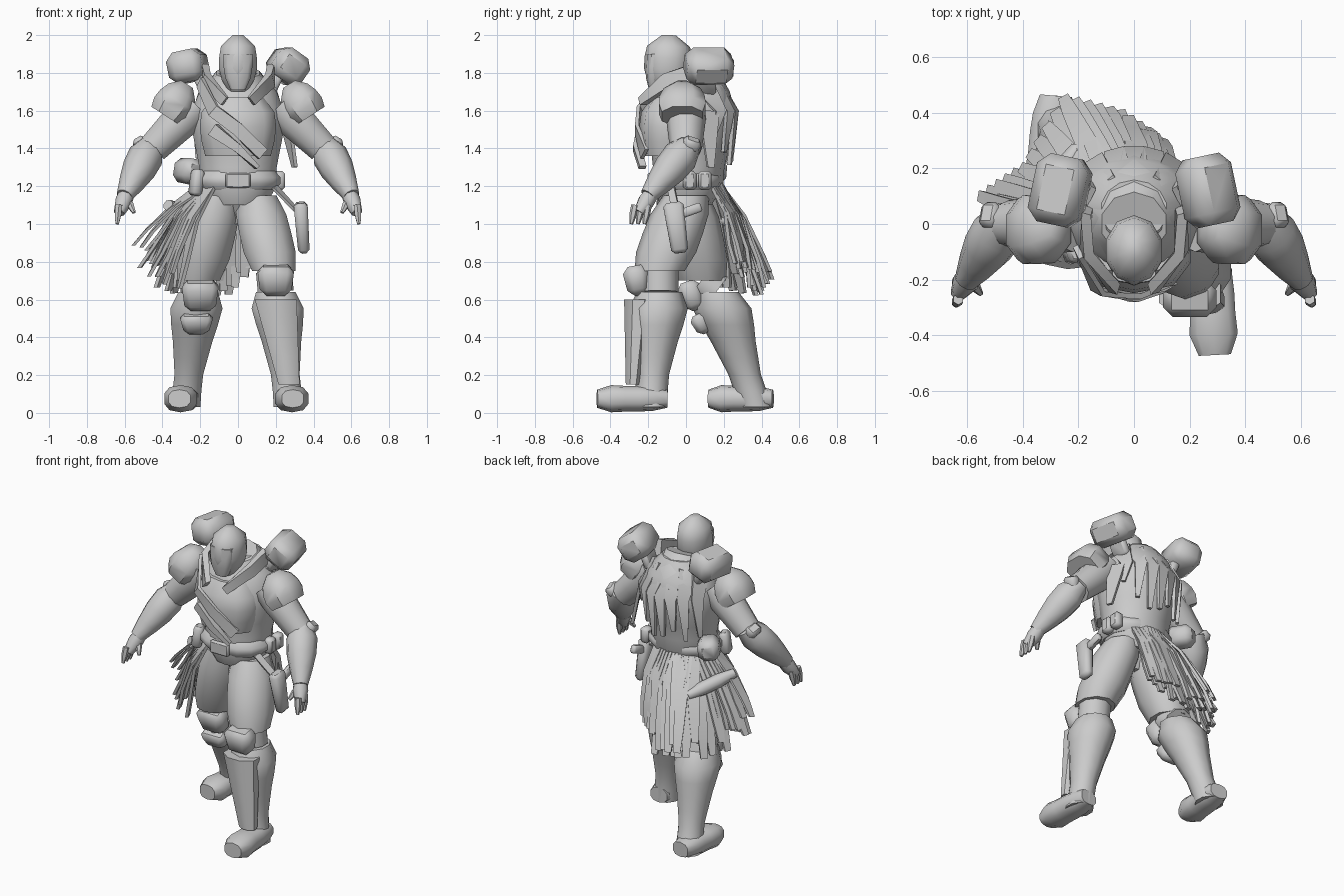
import bpy, bmesh, math, random
from mathutils import Vector, Euler

random.seed(4)
default_cube = bpy.data.objects.get("Cube")
if default_cube:
    bpy.data.objects.remove(default_cube, do_unlink=True)

grey = bpy.data.materials.new("plain grey")
grey.use_nodes = True
grey.diffuse_color = (.6, .6, .6, 1)
grey.node_tree.nodes["Principled BSDF"].inputs["Base Color"].default_value = grey.diffuse_color

RIGHT = Vector((1, 0, 0))
UP = Vector((0, 0, 1))
TILTED = Vector((0, -.3, 1))


def finish(name, bm):
    """Turn the working mesh into a shaded grey object."""
    bmesh.ops.recalc_face_normals(bm, faces=bm.faces[:])
    mesh = bpy.data.meshes.new(name)
    bm.to_mesh(mesh)
    bm.free()
    mesh.materials.append(grey)
    part = bpy.data.objects.new(name, mesh)
    bpy.context.collection.objects.link(part)
    bpy.ops.object.select_all(action="DESELECT")
    part.select_set(True)
    bpy.context.view_layer.objects.active = part
    bpy.ops.object.shade_smooth_by_angle(angle=math.radians(45))


def skin(name, rings):
    """Join neighbouring rings of points with quads and close both ends."""
    bm = bmesh.new()
    loops = [[bm.verts.new(point) for point in ring] for ring in rings]
    for lower, upper in zip(loops, loops[1:]):
        for k in range(len(lower)):
            bm.faces.new((lower[k - 1], lower[k], upper[k], upper[k - 1]))
    bm.faces.new(loops[0])
    bm.faces.new(loops[-1])
    finish(name, bm)


def along(path, fraction):
    """Point at a fraction of a path with evenly weighted segments."""
    position = fraction * (len(path) - 1)
    index = min(int(position), len(path) - 2)
    return Vector(path[index]).lerp(Vector(path[index + 1]), position - index)


def loft(name, start, end, widths, depth=1, axis=None, sides=10, square=1):
    """Evenly spaced rings of the given half widths; depth is their ratio."""
    start, end = Vector(start), Vector(end)
    normal = (axis or end - start).normalized()
    v = normal.cross(RIGHT).normalized()
    u = v.cross(normal)

    def curve(value):
        return math.copysign(abs(value) ** square, value)

    rings = []
    for i, width in enumerate(widths):
        centre = start.lerp(end, i / (len(widths) - 1))
        angles = [math.tau * (k + .5) / sides for k in range(sides)]
        rings.append([centre + width * (u * curve(math.cos(a)) + v * depth * curve(math.sin(a)))
                      for a in angles])
    skin(name, rings)


def block(name, centre, size, turn=(0, 0, 0), taper=1):
    """Box with chamfered edges; taper scales its lower end."""
    bm = bmesh.new()
    bmesh.ops.create_cube(bm, size=1)
    for vert in bm.verts:
        scale = taper if vert.co.z < 0 else 1
        vert.co *= Vector(size)
        vert.co.xy *= scale
    bmesh.ops.bevel(bm, geom=bm.edges[:], offset=min(size) * .25, segments=1, affect="EDGES")
    rotation = Euler([math.radians(angle) for angle in turn]).to_matrix()
    for vert in bm.verts:
        vert.co = rotation @ vert.co + Vector(centre)
    finish(name, bm)


def ribbon(name, path, width, tip=1, thick=.01):
    """Flat strip facing away from the body axis, narrowing to its tip."""
    points = [Vector(point) for point in path]
    last = len(points) - 1
    rings = []
    for i, point in enumerate(points):
        direction = points[min(i + 1, last)] - points[max(i - 1, 0)]
        outward = Vector((point.x, point.y, 0)).normalized() * thick
        across = direction.cross(outward).normalized() * width / 2 * (1 + (tip - 1) * i / last)
        rings.append([point - across - outward, point + across - outward,
                      point + across + outward, point - across + outward])
    skin(name, rings)


# Head and cowl
loft("head", (0, -.1, 1.7), (0, -.09, 2), [.05, .09, .105, .105, .095, .03], 1.2)
loft("face_mask", (0, -.17, 1.71), (0, -.16, 1.9), [.04, .07, .08, .08], .65, UP, square=.7)
loft("cowl", (0, .02, 1.64), (0, 0, 1.8), [.22, .2, .16, .12], 1, TILTED)

# Torso and belt
loft("torso", (0, 0, 1.1), (0, .05, 1.8), [.15, .21, .21, .23, .25, .25, .21, .12], .9, UP, sides=14)
loft("chest_plate", (0, -.07, 1.36), (0, -.06, 1.67), [.18, .2, .21, .2, .14], .87, UP, square=.75)
loft("pelvis", (0, 0, 1), (0, 0, 1.2), [.05, .1, .2], .9)
loft("belt", (0, 0, 1.18), (0, 0, 1.28), [.2, .23, .23, .2], .83, sides=14, square=.85)
block("buckle", (0, -.19, 1.23), (.13, .03, .08))

# Straps across the chest and shreds over the back
ribbon("chest_strap", [(-.2, -.1, 1.75), (-.13, -.24, 1.6), (0, -.26, 1.5), (.13, -.22, 1.37)], .07)
ribbon("knife_sheath", [(-.13, -.23, 1.5), (0, -.26, 1.4), (.1, -.23, 1.3)], .07, .3, .02)
for i in range(-3, 4):
    x = i * .07
    y = .27 - x * x * 2
    ribbon("back_shred", [(x * .8, y - .1, 1.75), (x, y, 1.6), (x, y - .03, random.uniform(1.3, 1.5))],
           .12, .2)
ribbon("side_shred", [(.24, .12, 1.6), (.3, .13, 1.3)], .12, .3)


def mirrored(side, x, y, z):
    return Vector((side * x, y, z))


# Arms, shoulder plates, packs and lapels
for side, label, tilt in ((1, "left", 35), (-1, "right", -12)):
    def spot(*position):
        return mirrored(side, *position)

    loft(label + "_upper_arm", spot(.22, 0, 1.63), spot(.45, 0, 1.4), [.1, .105, .095, .085])
    loft(label + "_forearm", spot(.45, .03, 1.43), spot(.6, -.2, 1.15), [.06, .095, .09, .07, .045])
    block(label + "_elbow_flare", spot(.5, .02, 1.4), (.08, .1, .12), (-20, side * 30, 0), .7)
    loft(label + "_hand", spot(.58, -.17, 1.18), spot(.63, -.25, 1.06), [.04, .047, .03], sides=8)
    for i in range(3):
        y = -.2 - i * .035
        loft(label + "_finger", spot(.63, y, 1.1), spot(.64, y - .02, 1), [.02, .02, .01], sides=6)
    loft(label + "_thumb", spot(.59, -.2, 1.14), spot(.55, -.25, 1.06), [.02, .02, .01], sides=6)
    loft(label + "_shoulder_plate", spot(.27, -.02, 1.74), spot(.38, -.02, 1.57),
         [.04, .09, .11, .115, .1], 1.15, sides=8, square=.8)
    block(label + "_pack", spot(.265, .12, 1.835), (.19, .25, .17), (0, tilt, side * 12))
    block(label + "_pack_strap", spot(.2, .1, 1.75), (.05, .12, .13), (0, side * 25, 0))
    ribbon(label + "_lapel", [spot(.17, .05, 1.8), spot(.17, -.1, 1.76), spot(.07, -.23, 1.65)],
           .1, .5, .02)


def leg(label, hip, knee, cuff, ankle, heel, toe):
    """Baggy thigh, tall flared boot and foot."""
    loft(label + "_thigh", hip, knee, [.11, .14, .145, .145, .12], 1.1, UP)
    loft(label + "_knee", knee, cuff, [.1, .1, .1])
    loft(label + "_boot", cuff, ankle, [.11, .145, .13, .11, .095, .08, .08, .085], 1.08, UP)
    loft(label + "_foot", heel, toe, [.06, .08, .085, .085, .09, .06], .8, square=.8)


# Left leg steps forward, right leg trails behind
leg("left", (.1, 0, 1.15), (.19, -.14, .75), (.2, -.14, .64), (.27, -.19, .03),
    (.27, -.1, .075), (.29, -.47, .075))
leg("right", (-.1, 0, 1.15), (-.21, .08, .7), (-.21, .16, .64), (-.28, .37, .03),
    (-.28, .46, .075), (-.31, .12, .075))
loft("left_shin_plate", (.2, -.25, .6), (.27, -.28, .15), [.12, .1, .08, .06], .7, UP, sides=8)
block("left_knee_pad", (.2, -.26, .7), (.2, .14, .16), (10, 0, 0), .8)
block("right_knee_pad", (-.2, .03, .62), (.2, .13, .16), (20, 0, 0), .8)
block("right_shin_pad", (-.22, .08, .47), (.18, .1, .11), (25, 0, 0), .7)

# Ragged skirt: overlapping tails hung from the belt, fanning to the right and back
hem = [(-.35, -.1, .65), (-.55, .1, .8), (-.4, .2, .65), (-.25, .45, .65), (-.05, .4, .65), (.1, .3, .8)]
tails = 26
for layer in (1, .88):
    for i in range(tails):
        fraction = i / (tails - 1)
        angle = math.radians(215 - 155 * fraction)
        outward = Vector((math.cos(angle), math.sin(angle), 0))
        top = outward * .18 + UP * 1.21
        end = along(hem, fraction)
        end.xy *= layer
        end.z += random.uniform(-.03, .12)
        upper = top.lerp(end, .35) + outward * .035
        lower = top.lerp(end, .75) + outward * random.uniform(0, .03)
        ribbon("skirt_tail", [top, upper, lower, end], .1, .4)

# Belt gear
block("hip_pouch", (-.26, .13, 1.28), (.13, .16, .13), (0, 10, 30))
block("front_pouch", (-.22, -.1, 1.22), (.06, .08, .14), (0, 8, 20))
for y in (.02, .1):
    block("side_pouch", (.22, y, 1.23), (.06, .07, .1))
loft("bedroll", (-.2, .27, 1), (-.37, .02, 1.1), [.03, .045, .045, .03], sides=8)
block("holster", (.34, -.05, .98), (.075, .11, .27), (8, -4, 0), .8)
block("pistol_grip", (.335, .02, 1.07), (.04, .13, .05), (20, 0, 0))
ribbon("holster_strap", [(.19, -.08, 1.2), (.33, -.05, 1.05)], .04)
